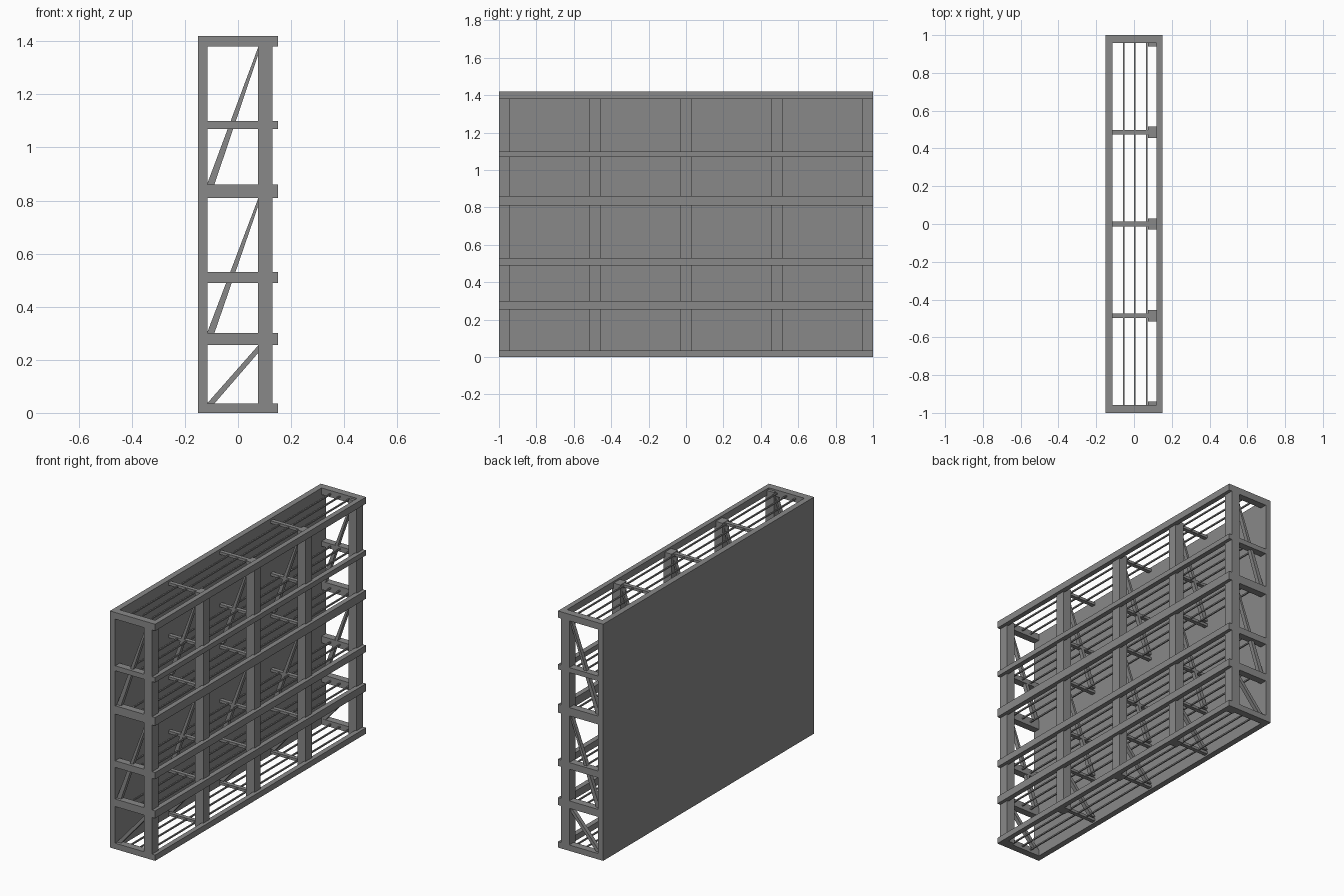
import bpy
from mathutils import Vector

cube = bpy.data.objects.get("Cube")
if cube:
    bpy.data.objects.remove(cube, do_unlink=True)

grey = bpy.data.materials.new("steel grey")
grey.use_nodes = True
colour = (0.25, 0.25, 0.25, 1)
grey.diffuse_color = colour
grey.node_tree.nodes["Principled BSDF"].inputs["Base Color"].default_value = colour


def prism(name, outline, y0, y1):
    """Extrude an x-z outline along y."""
    n = len(outline)
    verts = [(x, y, z) for y in (y0, y1) for x, z in outline]
    faces = [tuple(range(n)), tuple(range(2 * n - 1, n - 1, -1))]
    faces += [(i, i + n, (i + 1) % n + n, (i + 1) % n) for i in range(n)]
    mesh = bpy.data.meshes.new(name)
    mesh.from_pydata(verts, [], faces)
    mesh.materials.append(grey)
    obj = bpy.data.objects.new(name, mesh)
    bpy.context.collection.objects.link(obj)
    return obj


def box(name, x0, x1, y0, y1, z0, z1):
    return prism(name, [(x0, z0), (x1, z0), (x1, z1), (x0, z1)], y0, y1)


def brace(name, a, b, width, y0, y1):
    """Flat bar sloping from a to b in the x-z plane, cut level at its ends."""
    outline = [(a[0], a[1]), (a[0] + width, a[1]), (b[0], b[1] - width), (b[0], b[1])]
    return prism(name, outline, y0, y1)


# Solid display panel on the right side
box("panel", -0.15, -0.115, -1, 1, 0, 1.42)

# Horizontal levels: rails, end beams, cross bars and thin rods
levels = [(0, 0.035), (0.255, 0.3), (0.49, 0.53), (0.81, 0.86), (1.07, 1.1), (1.38, 1.42)]
frames = [-0.485, 0, 0.485]
for z0, z1 in levels:
    zm = (z0 + z1) / 2
    box("rail", 0.12, 0.15, -1, 1, z0, z1)
    for side in (-1, 1):
        ya, yb = sorted((side, side * 0.957))
        box("end_beam", -0.12, 0.125, ya, yb, z0, z1)
    for y in frames:
        box("cross_bar", -0.12, 0.08, y - 0.012, y + 0.012, zm - 0.008, zm + 0.008)
    for x in (-0.055, 0.005, 0.067):
        box("rod", x - 0.004, x + 0.004, -0.96, 0.96, zm - 0.004, zm + 0.004)

# Upright posts, with sloping braces between them and the panel
for y in [-0.97] + frames + [0.97]:
    box("post", 0.075, 0.13, y - 0.03, y + 0.03, 0, 1.41)
    for low, high in ((0, 1), (1, 3), (3, 5)):
        brace("brace", (-0.117, levels[low][1]), (0.077, levels[high][0]), 0.028,
              y - 0.012, y + 0.012)
